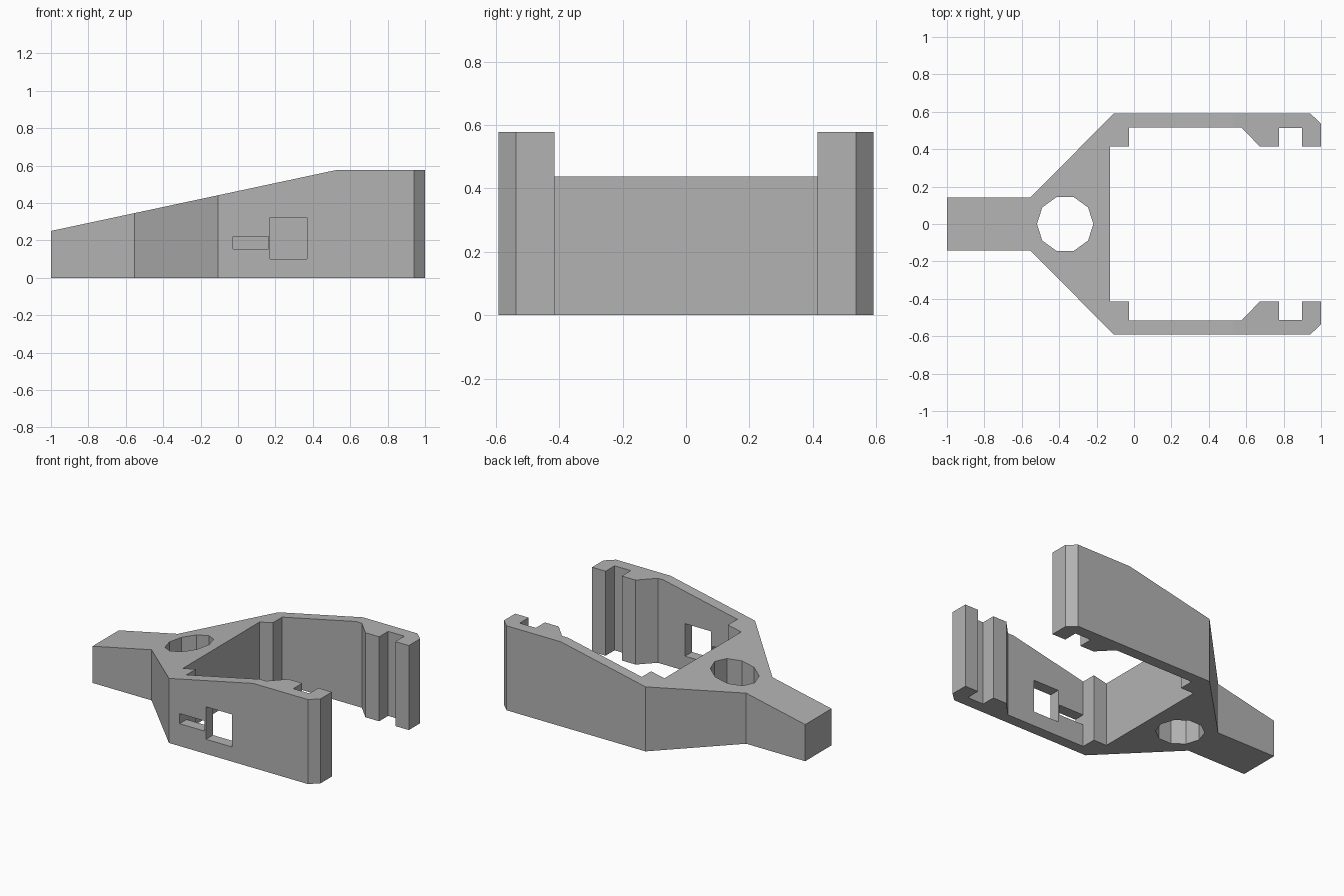
import bpy
import bmesh
from mathutils import Vector

if "Cube" in bpy.data.objects:
    bpy.data.objects.remove(bpy.data.objects["Cube"], do_unlink=True)

grey = bpy.data.materials.new("plain grey")
grey.use_nodes = True
grey.diffuse_color = (0.45, 0.45, 0.45, 1)
grey.node_tree.nodes["Principled BSDF"].inputs["Base Color"].default_value = grey.diffuse_color


def prism(name, points, sweep):
    """Solid made by sweeping a flat outline along a vector."""
    bm = bmesh.new()
    face = bm.faces.new([bm.verts.new(p) for p in points])
    swept = bmesh.ops.extrude_face_region(bm, geom=[face])
    verts = [g for g in swept["geom"] if isinstance(g, bmesh.types.BMVert)]
    bmesh.ops.translate(bm, verts=verts, vec=Vector(sweep))
    bmesh.ops.recalc_face_normals(bm, faces=bm.faces)
    mesh = bpy.data.meshes.new(name)
    bm.to_mesh(mesh)
    bm.free()
    mesh.materials.append(grey)
    obj = bpy.data.objects.new(name, mesh)
    bpy.context.collection.objects.link(obj)
    return obj


def combine(obj, tool, operation):
    """Apply a boolean and discard the tool."""
    mod = obj.modifiers.new("cut", "BOOLEAN")
    mod.operation = operation
    mod.solver = "EXACT"
    mod.object = tool
    tool.hide_render = True
    bpy.context.view_layer.objects.active = obj
    bpy.ops.object.modifier_apply(modifier=mod.name)
    bpy.data.objects.remove(tool, do_unlink=True)


# Plan outline: handle, flared shoulder, and one arm with its inner ridges
half = [(-1, .142), (-.554, .142), (-.108, .591), (.942, .591), (1, .537),
        (1, .415), (.898, .415), (.898, .512), (.776, .512), (.776, .415),
        (.672, .415), (.574, .516), (-.027, .516), (-.027, .415), (-.127, .415)]
plan = half + [(x, -y) for x, y in reversed(half)]
body = prism("forked_bracket", [(x, y, 0) for x, y in plan], (0, 0, .577))

# Sloping top
wedge = [(-1.1, .229), (.53, .577), (.53, .8), (-1.1, .8)]
combine(body, prism("slope_cutter", [(x, -1, z) for x, z in wedge], (0, 2, 0)), "DIFFERENCE")

# Ten-sided vertical hole
bpy.ops.mesh.primitive_cylinder_add(vertices=10, radius=.151, depth=2,
                                    location=(-.368, 0, 0), rotation=(0, 0, 1.5708))
combine(body, bpy.context.object, "DIFFERENCE")

# Window and slot through the right arm only
for x0, x1, z0, z1 in [(.172, .368, .1, .322), (-.027, .162, .153, .222)]:
    corners = [(x0, -.7, z0), (x1, -.7, z0), (x1, -.7, z1), (x0, -.7, z1)]
    combine(body, prism("opening_cutter", corners, (0, .3, 0)), "DIFFERENCE")

for poly in body.data.polygons:
    poly.use_smooth = False
    poly.material_index = 0
